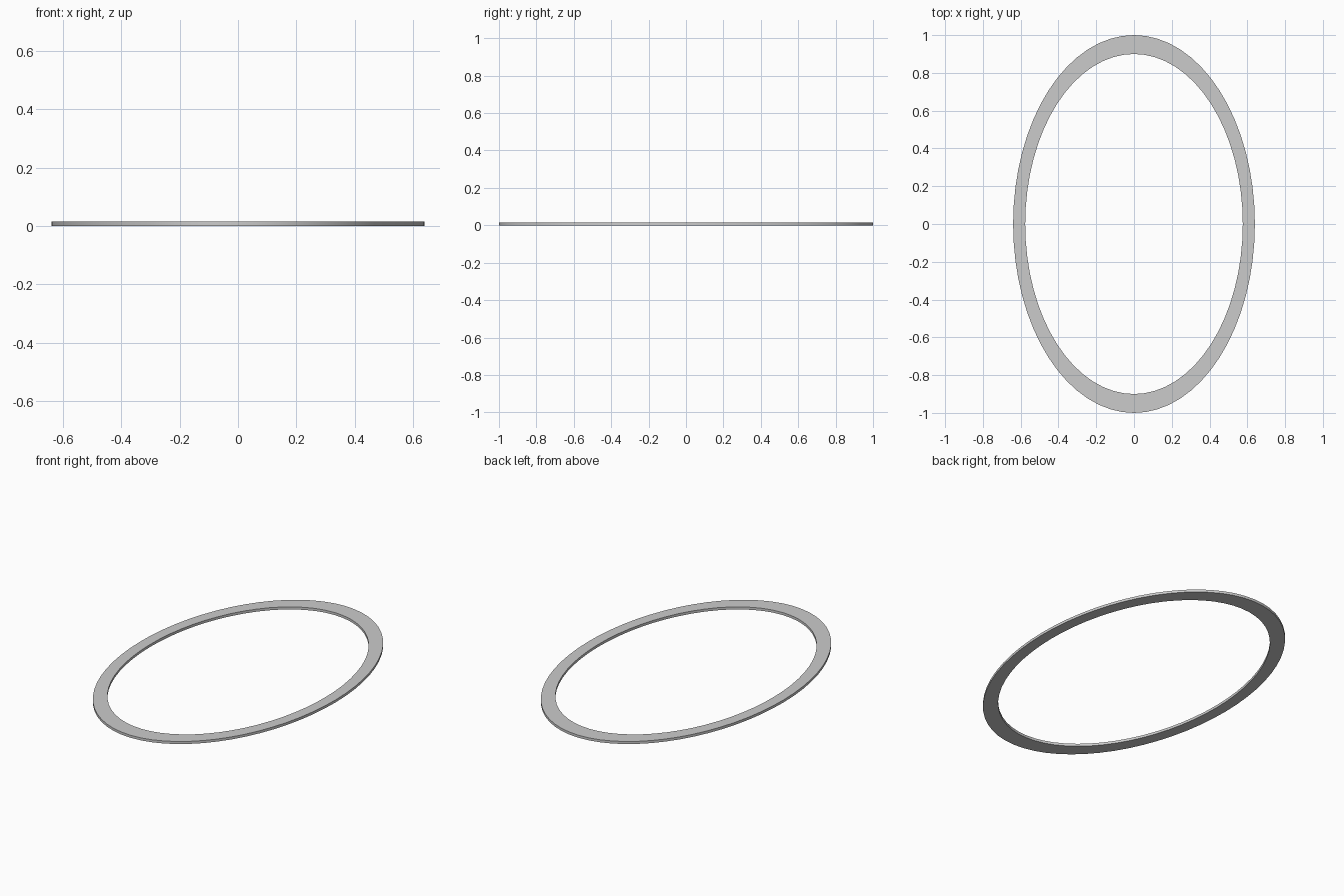
import bpy, bmesh
from math import cos, sin, tau, radians

if "Cube" in bpy.data.objects:
    bpy.data.objects.remove(bpy.data.objects["Cube"])

SEGMENTS = 64
RX, RY = 0.64, 1.0      # outer half-axes
INNER = 0.9             # inner ellipse as a share of the outer
HEIGHT = 0.015

# Rectangular cross-section: (ellipse scale, z)
profile = [(1, 0), (1, HEIGHT), (INNER, HEIGHT), (INNER, 0)]

# Flat oval ring: sweep the section around the ellipse
bm = bmesh.new()
rings = []
for i in range(SEGMENTS):
    a = tau * i / SEGMENTS
    rings.append([bm.verts.new((RX * s * cos(a), RY * s * sin(a), z)) for s, z in profile])
for i in range(SEGMENTS):
    r, n = rings[i], rings[(i + 1) % SEGMENTS]
    for j in range(4):
        k = (j + 1) % 4
        bm.faces.new((r[j], n[j], n[k], r[k]))
bmesh.ops.recalc_face_normals(bm, faces=bm.faces)

mesh = bpy.data.meshes.new("oval_ring")
bm.to_mesh(mesh)
bm.free()
ring = bpy.data.objects.new("oval_ring", mesh)
bpy.context.collection.objects.link(ring)
bpy.context.view_layer.objects.active = ring
ring.select_set(True)
bpy.ops.object.shade_smooth_by_angle(angle=radians(30))
